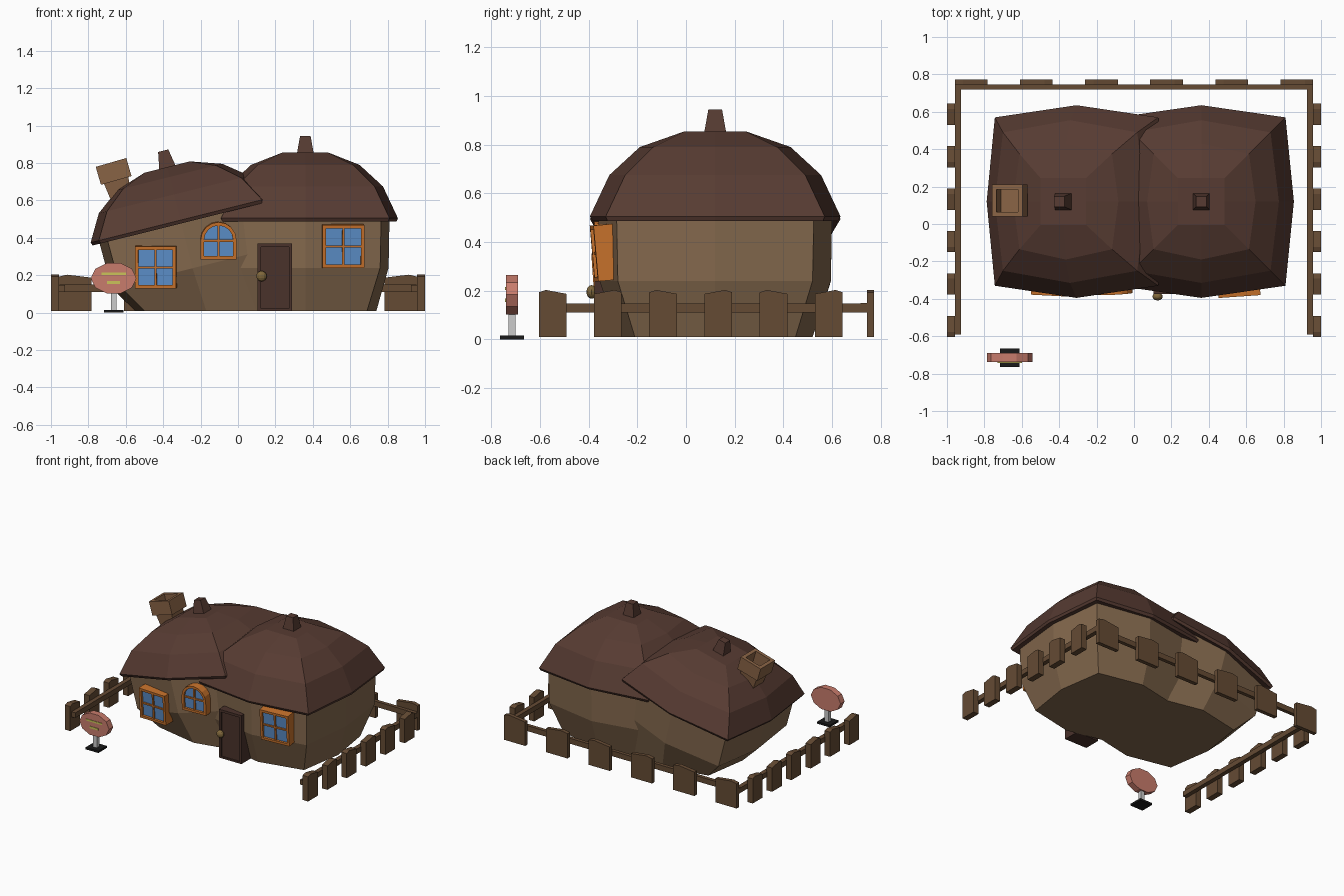
import bpy, bmesh, math
from mathutils import Matrix, Vector

if "Cube" in bpy.data.objects:
    bpy.data.objects.remove(bpy.data.objects["Cube"])

def material(name, c):
    m = bpy.data.materials.new(name)
    m.diffuse_color = (*c, 1)
    m.use_nodes = True
    m.node_tree.nodes["Principled BSDF"].inputs["Base Color"].default_value = m.diffuse_color
    return m

ROOF = material("roof_brown", (.095, .044, .032))
WALL = material("wall_tan", (.23, .14, .075))
WOOD = material("fence_wood", (.13, .07, .034))
FRAME = material("orange_frame", (.58, .17, .025))
GLASS = material("blue_glass", (.11, .28, .60))
DOOR = material("door_brown", (.068, .032, .024))
BRASS = material("brass", (.22, .14, .045))
BRICK = material("chimney_brown", (.25, .125, .06))
PINK = material("sign_pink", (.58, .20, .15))
YELLOW = material("sign_yellow", (.6, .55, .1))
BLACK = material("black", (.01, .01, .01))

def loft(name, rings, mat, mx=Matrix(), close=False):
    """Skin between rings of points; cap both ends, or join last to first."""
    bm = bmesh.new()
    vs = [[bm.verts.new(mx @ Vector(p)) for p in r] for r in rings]
    n = len(vs[0])
    pairs = list(zip(vs, vs[1:])) + ([(vs[-1], vs[0])] if close else [])
    for a, b in pairs:
        for i in range(n):
            j = (i + 1) % n
            bm.faces.new((a[i], a[j], b[j], b[i]))
    if not close:
        bm.faces.new(vs[0])
        bm.faces.new(vs[-1])
    bmesh.ops.recalc_face_normals(bm, faces=bm.faces)
    me = bpy.data.meshes.new(name)
    bm.to_mesh(me)
    bm.free()
    ob = bpy.data.objects.new(name, me)
    bpy.context.collection.objects.link(ob)
    if mat:
        me.materials.append(mat)
    return ob

def prism(name, pts, y0, y1, mat, mx=Matrix()):
    return loft(name, [[(x, y, z) for x, z in pts] for y in (y0, y1)], mat, mx)

def hoop(name, outer, inner, y0, y1, mat, mx=Matrix()):
    rings = [[(x, y, z) for x, z in p] for p, y in
             ((outer, y0), (outer, y1), (inner, y1), (inner, y0))]
    return loft(name, rings, mat, mx, close=True)

def rect(x0, x1, z0, z1):
    return [(x0, z0), (x1, z0), (x1, z1), (x0, z1)]

def octo(c, mx, my, z):
    """Rounded square: four corners and four bulged side midpoints."""
    return [(-c, -c, z), (0, -my, z), (c, -c, z), (mx, 0, z),
            (c, c, z), (0, my, z), (-c, c, z), (-mx, 0, z)]

def square(h, z):
    return [(-h, -h, z), (h, -h, z), (h, h, z), (-h, h, z)]

# Two domed cottages; the left one leans over
def house(side, mx, zs, base_x, base_c):
    loft(side + "_roof", [octo(.40, .44, .46, .0), octo(.443, .488, .503, -.008),
                          octo(.45, .495, .515, .01), octo(.37, .415, .435, .18 * zs),
                          octo(.255, .29, .31, .295 * zs), octo(.125, .125, .125, .36 * zs)], ROOF, mx)
    loft(side + "_roof_finial", [square(.045, .355 * zs), square(.028, .36 * zs + .09)], ROOF, mx)
    inv = mx.inverted()
    base = [inv @ (Vector((base_x, .12, 0)) + Vector(p))
            for p in octo(base_c, base_c + .05, base_c + .07, .01)]
    loft(side + "_walls", [base, octo(.40, .445, .475, -.255), octo(.405, .45, .48, .005)], WALL, mx)

house("right", Matrix.Translation((.36, .12, .495)), 1, .36, .33)
house("left", Matrix.Translation((-.305, .12, .485)) @ Matrix.Rotation(math.radians(-14), 4, 'Y'),
      .84, -.17, .33)

# Leaning hollow chimney
cm = Matrix.Translation((-.665, .125, .755)) @ Matrix.Rotation(math.radians(-16), 4, 'Y')
loft("chimney_stack", [square(.05, -.2), square(.068, -.045)], BRICK, cm)
loft("chimney_cap", [square(.085, -.05), square(.085, .05), square(.06, .05), square(.06, -.04)], BRICK, cm)

# Windows: local origin at the bottom centre, front towards -y
def arch(w, z0, spring, top):
    return [(-w, z0), (w, z0)] + [(w * math.cos(a), spring + (top - spring) * math.sin(a))
                                  for a in (i * math.pi / 8 for i in range(9))]

def window(name, x, z, w, h, tilt, yaw, arched=False):
    mx = (Matrix.Translation((x, -.35, z)) @ Matrix.Rotation(math.radians(yaw), 4, 'Z')
          @ Matrix.Rotation(math.radians(tilt), 4, 'X'))
    t = .018
    if arched:
        outer, inner = arch(w, 0, h - w, h), arch(w - t, t, h - w, h - t)
    else:
        outer, inner = rect(-w, w, 0, h), rect(-w + t, w - t, t, h - t)
    hoop(name + "_frame", outer, inner, -.018, .06, FRAME, mx)
    prism(name + "_glass", inner, -.002, .05, GLASS, mx)
    prism(name + "_upright_bar", rect(-.006, .006, t / 2, h - t / 2), -.012, .01, FRAME, mx)
    prism(name + "_cross_bar", rect(-w + t / 2, w - t / 2, h / 2 - .006, h / 2 + .006), -.011, .01, FRAME, mx)

window("left_window", -.44, .13, .11, .225, 4, -3)
window("arched_window", -.105, .285, .096, .2, 3, 3, True)
window("right_window", .562, .24, .112, .23, 5, 4)

# Door with frame, panel and knob
hoop("door_frame", rect(.105, .29, .01, .37), rect(.122, .273, .022, .352), -.375, -.25, DOOR)
prism("door_panel", rect(.122, .273, .022, .352), -.365, -.26, DOOR)
bpy.ops.mesh.primitive_uv_sphere_add(segments=12, ring_count=8, radius=.028, location=(.126, -.388, .195))
bpy.context.object.name = "door_knob"
bpy.context.object.scale.y = .75
bpy.context.object.data.materials.append(BRASS)

# Fence: chipped planks on a rail, along the back and both sides
def plank(name, w, y0, y1, mx, flip):
    pts = [(-w, .01), (w, .01), (w, .187), (-w * .5, .203), (-w, .193)]
    if flip:
        pts = [(-x, z) for x, z in pts]
    prism(name, pts, y0, y1, WOOD, mx)

for i in range(6):
    plank("back_fence_plank", .0875, .743, .772,
          Matrix.Translation((-.87 + i * .348, 0, 0)), i % 2)
    for s, side in ((-1, "left"), (1, "right")):
        mx = Matrix.Translation((s * .978, -.548 + i * .227, 0)) @ Matrix.Rotation(math.pi / 2, 4, 'Z')
        plank(side + "_fence_plank", .057, -.022, .022, mx, i % 2)
prism("back_fence_rail", rect(-.955, .955, .11, .15), .718, .745, WOOD)
for s, side in ((-1, "left"), (1, "right")):
    prism(side + "_fence_rail", rect(*sorted((s * .925, s * .958)), .11, .148), -.59, .745, WOOD)

# Sign on a post
sx = Matrix.Translation((-.665, -.715, 0))
disc = [(.122 * math.cos(a), .184 + .085 * math.sin(a))
        for a in (i * math.pi / 5 for i in range(10))]
prism("sign_board", disc, -.024, .024, PINK, sx)
prism("sign_upper_stripe", rect(-.065, .065, .202, .215), -.028, -.02, YELLOW, sx)
prism("sign_lower_stripe", rect(-.035, .035, .153, .168), -.028, -.02, YELLOW, sx)
prism("sign_post", rect(-.015, .015, .01, .12), -.015, .015, None, sx)
prism("sign_base", rect(-.052, .052, 0, .015), -.05, .05, BLACK, sx)
